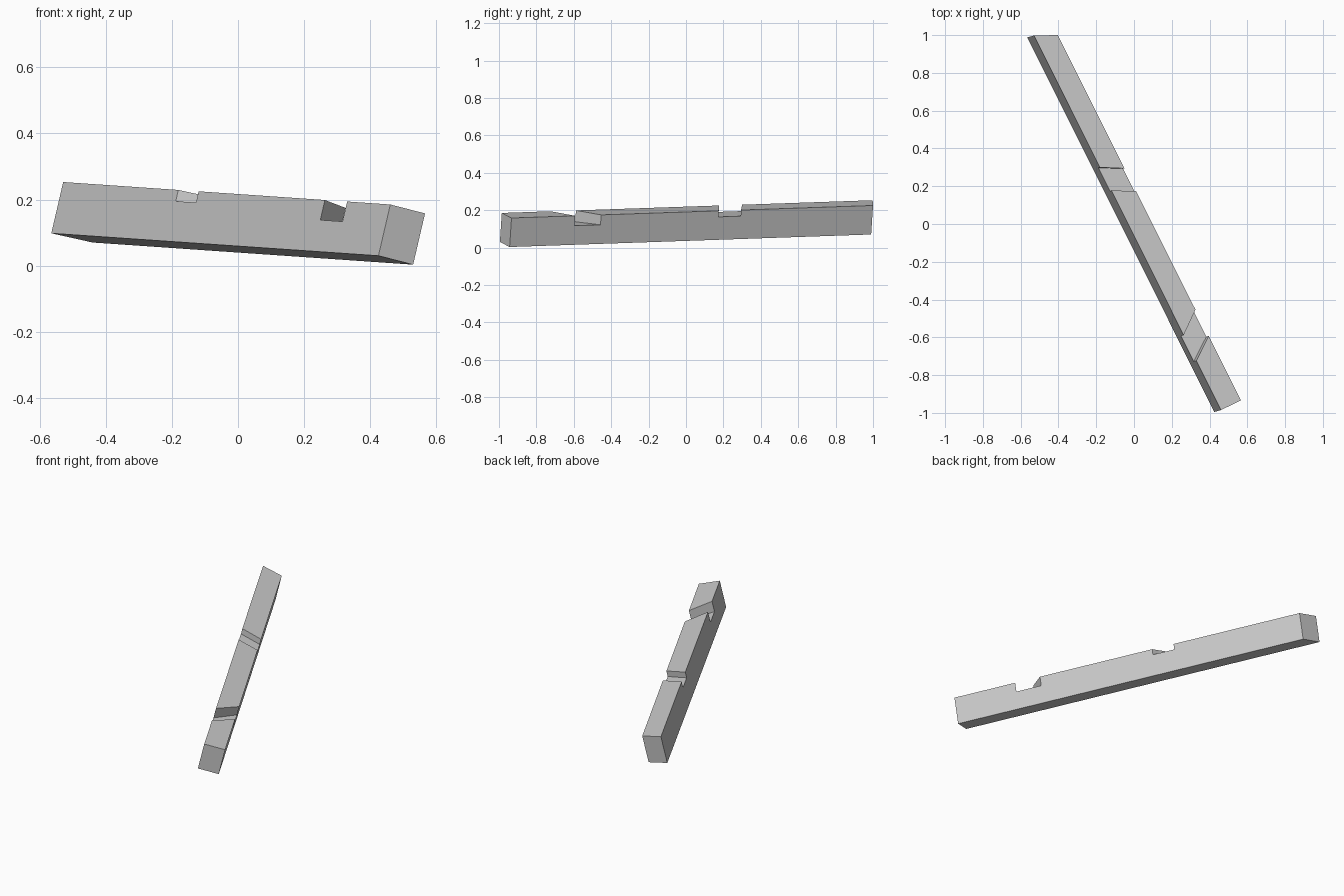
import bpy
import bmesh
from mathutils import Vector

cube = bpy.data.objects.get("Cube")
if cube:
    bpy.data.objects.remove(cube, do_unlink=True)

# Material
grey = bpy.data.materials.new("plain_grey")
grey.use_nodes = True
colour = (0.6, 0.6, 0.6, 1.0)
grey.diffuse_color = colour
grey.node_tree.nodes["Principled BSDF"].inputs["Base Color"].default_value = colour

# Leaning direction of the beam's height, and the lower edge of each side (back, front)
UP = Vector((0.036, 0.010, 0.155))
RIGHT_SIDE = Vector((-0.565, 0.988, 0.098)), Vector((0.425, -0.995, 0.030))
LEFT_SIDE = Vector((-0.440, 0.990, 0.070)), Vector((0.530, -0.943, 0.003))


def side_outline(edge, notches):
    """Side profile with notches given as (start, end, floor height)."""
    steps = [(0, 0), (0, 1)]
    for start, end, floor in notches:
        steps += [(start, 1), (start, floor), (end, floor), (end, 1)]
    steps += [(1, 1), (1, 0)]
    return [edge[0].lerp(edge[1], along) + UP * height for along, height in steps]


# Notched beam: two matching side profiles joined by a strip of quads
bm = bmesh.new()
right = [bm.verts.new(p) for p in
         side_outline(RIGHT_SIDE, [(0.352, 0.414, 0.78), (0.80, 0.868, 0.61)])]
left = [bm.verts.new(p) for p in
        side_outline(LEFT_SIDE, [(0.365, 0.427, 0.79), (0.752, 0.824, 0.66)])]
bm.faces.new(right)
bm.faces.new(reversed(left))
for i in range(len(right)):
    j = (i + 1) % len(right)
    bm.faces.new((right[i], left[i], left[j], right[j]))
bmesh.ops.recalc_face_normals(bm, faces=bm.faces)

mesh = bpy.data.meshes.new("notched_beam")
bm.to_mesh(mesh)
bm.free()
mesh.materials.append(grey)
beam = bpy.data.objects.new("notched_beam", mesh)
bpy.context.collection.objects.link(beam)
